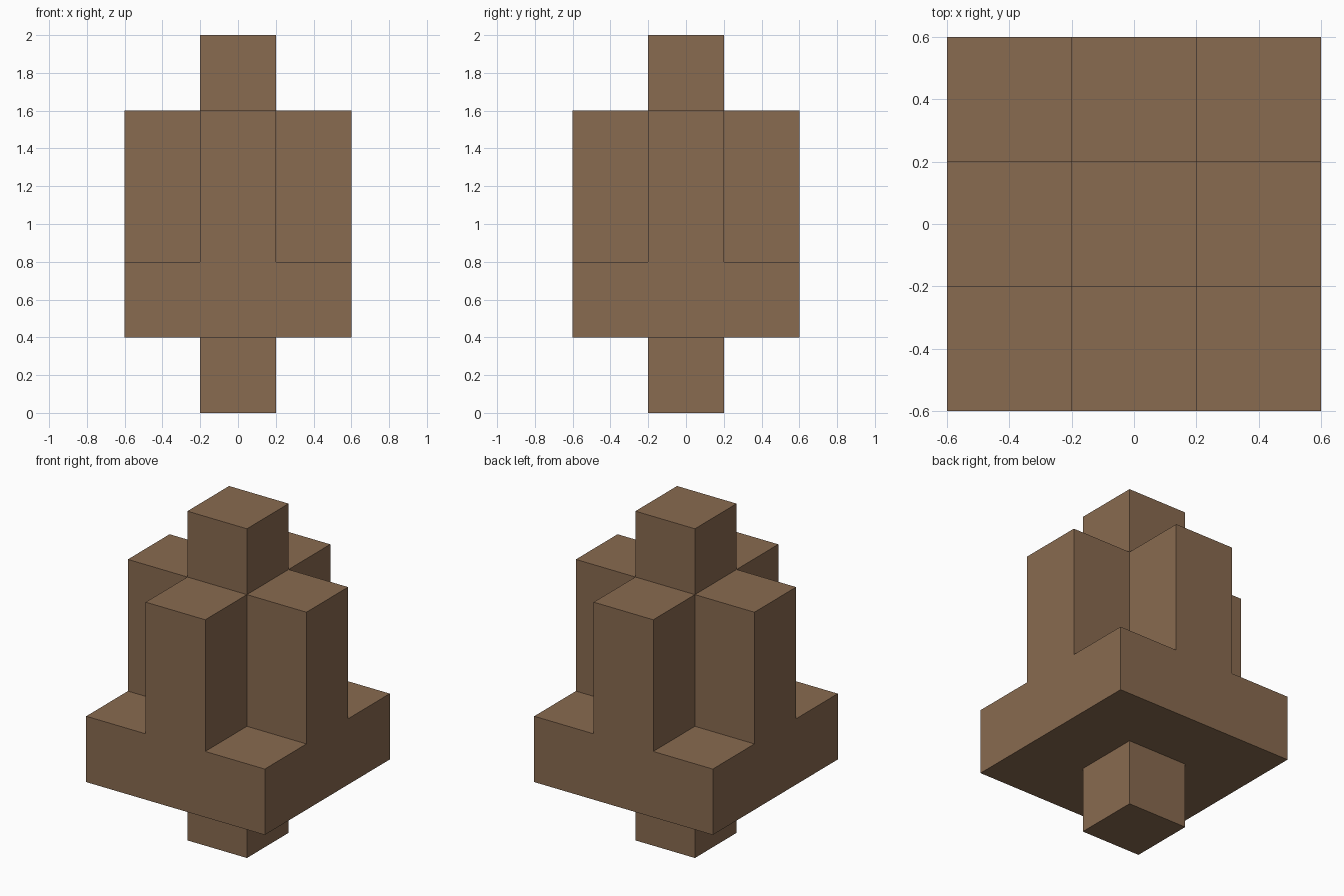
import bpy
import bmesh
from mathutils import Vector

cube = bpy.data.objects.get("Cube")
if cube:
    bpy.data.objects.remove(cube, do_unlink=True)

HALF = 0.6   # half width of the slab
CELL = 0.2   # half width of the pegs and cross arms


def make_material(name, rgb):
    mat = bpy.data.materials.new(name)
    mat.use_nodes = True
    color = (*rgb, 1.0)
    mat.diffuse_color = color
    mat.node_tree.nodes["Principled BSDF"].inputs["Base Color"].default_value = color
    return mat


def pull(bm, z, direction, rule, distance):
    """Extrude the level faces at height z whose centre obeys the rule."""
    bm.normal_update()
    faces = [f for f in bm.faces
             if f.normal.z * direction > 0.9
             and abs(f.calc_center_median().z - z) < 0.01
             and rule(f.calc_center_median())]
    new = bmesh.ops.extrude_face_region(bm, geom=faces)["geom"]
    verts = [g for g in new if isinstance(g, bmesh.types.BMVert)]
    bmesh.ops.translate(bm, verts=verts, vec=(0, 0, direction * distance))
    # Keep the solid hollow inside
    for f in faces:
        if f.is_valid:
            bm.faces.remove(f)
    for e in [e for e in bm.edges if not e.link_faces]:
        bm.edges.remove(e)
    for v in [v for v in bm.verts if not v.link_edges]:
        bm.verts.remove(v)


def in_cross(c):
    return abs(c.x) < CELL or abs(c.y) < CELL


def in_centre(c):
    return abs(c.x) < CELL and abs(c.y) < CELL


bm = bmesh.new()

# Square slab, scored into a three by three layout
bmesh.ops.create_cube(bm, size=1)
bmesh.ops.scale(bm, verts=bm.verts, vec=(2 * HALF, 2 * HALF, 0.4))
bmesh.ops.translate(bm, verts=bm.verts, vec=(0, 0, 0.6))
for axis in (Vector((1, 0, 0)), Vector((0, 1, 0))):
    for side in (-1, 1):
        bmesh.ops.bisect_plane(bm, geom=bm.verts[:] + bm.edges[:] + bm.faces[:],
                               plane_co=axis * side * CELL, plane_no=axis)

# Cross-shaped block, top peg and foot peg
pull(bm, 0.8, 1, in_cross, 0.8)
pull(bm, 1.6, 1, in_centre, 0.4)
pull(bm, 0.4, -1, in_centre, 0.4)

# Merge flat neighbouring faces
bmesh.ops.dissolve_limit(bm, angle_limit=0.01, verts=bm.verts, edges=bm.edges)
bmesh.ops.recalc_face_normals(bm, faces=bm.faces)

mesh = bpy.data.meshes.new("stepped_cross_block")
bm.to_mesh(mesh)
bm.free()
block = bpy.data.objects.new("stepped_cross_block", mesh)
bpy.context.collection.objects.link(block)
mesh.materials.append(make_material("wood brown", (0.25, 0.145, 0.08)))
